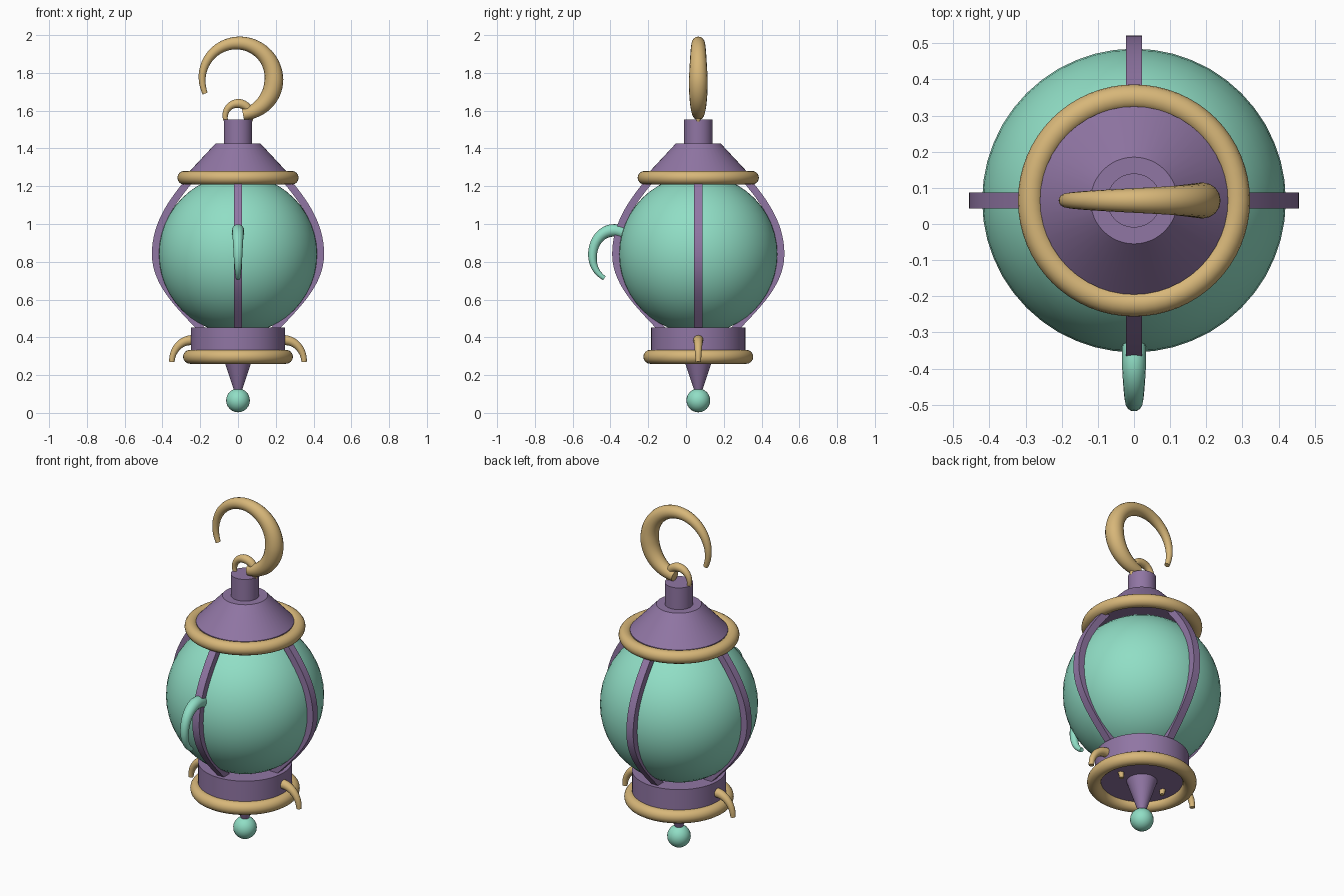
import bpy, bmesh
from math import sin, cos, pi, radians
from mathutils import Vector, Matrix
from mathutils.geometry import interpolate_bezier

cube = bpy.data.objects.get("Cube")
if cube:
    bpy.data.objects.remove(cube, do_unlink=True)

AXIS_Y = 0.065  # the lantern axis sits behind the centre


def material(name, rgb):
    m = bpy.data.materials.new(name)
    m.use_nodes = True
    color = (*rgb, 1)
    m.diffuse_color = color
    m.node_tree.nodes["Principled BSDF"].inputs["Base Color"].default_value = color
    return m


GREEN = material("mint_glass", (0.28, 0.73, 0.56))
PURPLE = material("purple_metal", (0.28, 0.18, 0.37))
GOLD = material("gold_metal", (0.68, 0.47, 0.19))


def finish(name, bm, mat):
    """Turn a bmesh built around the axis into a smooth shaded object."""
    bmesh.ops.recalc_face_normals(bm, faces=bm.faces)
    mesh = bpy.data.meshes.new(name)
    bm.to_mesh(mesh)
    bm.free()
    mesh.materials.append(mat)
    obj = bpy.data.objects.new(name, mesh)
    obj.location.y = AXIS_Y
    bpy.context.collection.objects.link(obj)
    bpy.ops.object.select_all(action='DESELECT')
    obj.select_set(True)
    bpy.context.view_layer.objects.active = obj
    bpy.ops.object.shade_smooth_by_angle(angle=radians(35))
    return obj


def bridge(bm, a, b):
    for i in range(len(a)):
        j = (i + 1) % len(a)
        bm.faces.new((a[i], a[j], b[j], b[i]))


def lathe(name, profile, mat, sides=48, closed=False):
    """Spin (radius, z) points round the axis, capped unless closed."""
    bm = bmesh.new()
    rings = [[bm.verts.new((r * cos(2 * pi * k / sides), r * sin(2 * pi * k / sides), z))
              for k in range(sides)] for r, z in profile]
    for a, b in zip(rings, rings[1:]):
        bridge(bm, a, b)
    if closed:
        bridge(bm, rings[-1], rings[0])
    else:
        bm.faces.new(rings[0])
        bm.faces.new(rings[-1])
    return finish(name, bm, mat)


def torus(name, major, minor, z, mat):
    section = [(major + minor * cos(2 * pi * k / 16), z + minor * sin(2 * pi * k / 16))
               for k in range(16)]
    return lathe(name, section, mat, 64, True)


def ball(name, radius, z, mat, segments):
    bm = bmesh.new()
    bmesh.ops.create_uvsphere(bm, u_segments=segments, v_segments=segments // 2,
                              radius=radius, matrix=Matrix.Translation((0, 0, z)))
    return finish(name, bm, mat)


def sweep(name, path, section, mat, turn=0):
    """Sweep a section along (x, z) points; section(t) gives (in plane, across) offsets."""
    bm = bmesh.new()
    pts = [Vector((p[0], p[1])) for p in path]
    last = len(pts) - 1
    rings = []
    for i, p in enumerate(pts):
        d = (pts[min(i + 1, last)] - pts[max(i - 1, 0)]).normalized()
        rings.append([bm.verts.new((p.x - d.y * u, v, p.y + d.x * u)) for u, v in section(i / last)])
    for a, b in zip(rings, rings[1:]):
        bridge(bm, a, b)
    bm.faces.new(rings[0])
    bm.faces.new(rings[-1])
    bm.transform(Matrix.Rotation(radians(turn), 4, 'Z'))
    return finish(name, bm, mat)


def taper(start, middle, end, peak=0.5):
    """Round section whose radius swells to a peak and thins at both ends."""
    def section(t):
        if t < peak:
            r = start + (middle - start) * sin(pi / 2 * t / peak)
        else:
            r = middle + (end - middle) * (t - peak) / (1 - peak)
        return [(r * cos(2 * pi * k / 16), r * sin(2 * pi * k / 16)) for k in range(16)]
    return section


def arc(cx, cz, rx, rz, a0, a1, steps=32):
    angles = [radians(a0 + (a1 - a0) * i / steps) for i in range(steps + 1)]
    return [(cx + rx * cos(a), cz + rz * sin(a)) for a in angles]


# Glass globe and bottom bead
ball("globe", 0.42, 0.84, GREEN, 48)
ball("bottom_bead", 0.063, 0.066, GREEN, 24)

# Metal body
lathe("roof", [(0.26, 1.22), (0.26, 1.275), (0.12, 1.425)], PURPLE)
lathe("stem", [(0.075, 1.40), (0.075, 1.552)], PURPLE, 32)
lathe("base", [(0.25, 0.30), (0.25, 0.452)], PURPLE)
lathe("bottom_spike", [(0.018, 0.11), (0.085, 0.31)], PURPLE, 32)

# Gold rings
torus("upper_ring", 0.285, 0.036, 1.245, GOLD)
torus("lower_ring", 0.254, 0.037, 0.297, GOLD)

# Four bowed ribs around the globe
knots = [Vector(p) for p in ((0.19, 0.44), (0.30, 0.56), (0.437, 0.68), (0.437, 0.84),
                             (0.437, 1.00), (0.35, 1.12), (0.24, 1.25))]
rib_path = interpolate_bezier(*knots[:4], 16) + interpolate_bezier(*knots[3:], 16)[1:]
for side, turn in (("left", 0), ("back", 90), ("right", 180), ("front", 270)):
    sweep(side + "_rib", rib_path,
          lambda t: [(-0.019, -0.022), (0.019, -0.022), (0.019, 0.022), (-0.019, 0.022)],
          PURPLE, turn)

# Side hooks arching out of the base
for side, turn in (("left", 0), ("right", 180)):
    sweep(side + "_hook", arc(0.245, 0.27, 0.105, 0.115, 180, 0, 24),
          taper(0.012, 0.027, 0.014), GOLD, turn)

# Curled spout on the front of the globe
spout = [Vector(p) for p in ((0.37, 0.935), (0.46, 1.01), (0.56, 0.94), (0.56, 0.83),
                             (0.56, 0.78), (0.54, 0.74), (0.497, 0.713))]
sweep("front_spout", interpolate_bezier(*spout[:4], 16) + interpolate_bezier(*spout[3:], 12)[1:],
      taper(0.032, 0.033, 0.012, 0.2), GREEN, 270)

# Hanging loop and big hook on top
sweep("stem_loop", arc(0, 1.57, 0.068, 0.068, -35, 215), taper(0.010, 0.024, 0.010), GOLD)
sweep("hanging_hook", arc(0, 1.768, 0.19, 0.19, -82, 204, 56),
      taper(0.03, 0.050, 0.014, 0.28), GOLD)
